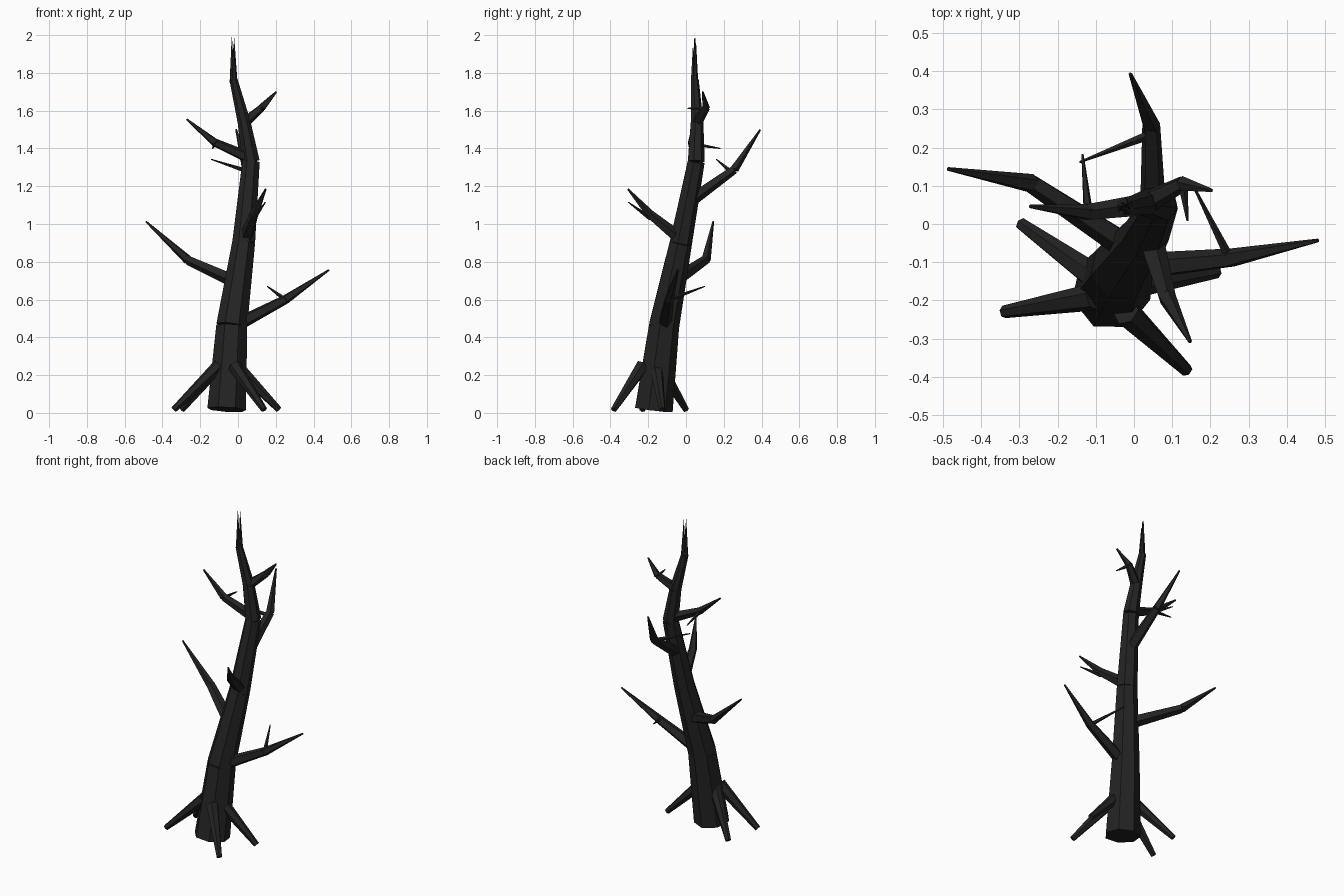
import bpy, bmesh
from mathutils import Vector, Matrix

bark = bpy.data.materials.new("charred bark")
bark.diffuse_color = (0.017, 0.017, 0.017, 1)


def limb(name, points, radii, sides):
    """Chain of straight tapered cones along points, one object."""
    bm = bmesh.new()
    for a, b, r1, r2 in zip(points, points[1:], radii, radii[1:]):
        a, b = Vector(a), Vector(b)
        d = b - a
        turn = Vector((0, 0, 1)).rotation_difference(d.normalized()).to_matrix().to_4x4()
        bmesh.ops.create_cone(bm, cap_ends=True, segments=sides, radius1=r1, radius2=r2,
                              depth=d.length, matrix=Matrix.Translation((a + b) / 2) @ turn)
    mesh = bpy.data.meshes.new(name)
    bm.to_mesh(mesh)
    bm.free()
    mesh.materials.append(bark)
    obj = bpy.data.objects.new(name, mesh)
    bpy.context.collection.objects.link(obj)


# Crooked trunk
limb("trunk",
     [(-0.06, -0.175, 0.018), (-0.033, -0.12, 0.46), (0.03, -0.03, 0.9), (0.069, 0.052, 1.33),
      (0.032, 0.057, 1.54), (-0.024, 0.045, 1.765)],
     [0.105, 0.084, 0.062, 0.047, 0.035, 0.022], 7)

# Splintered broken top
for i, (dx, dy, h) in enumerate([(-0.007, 0, 1.99), (0.008, 0.006, 1.985), (0.004, -0.008, 1.94)]):
    limb(f"top_splinter_{i}", [(-0.024 + dx, 0.045 + dy, 1.75), (-0.027 + dx * 0.8, 0.045 + dy, h)],
         [0.014, 0.001], 5)

# Roots
roots = [((-0.10, -0.19, 0.25), (-0.34, -0.23, 0.017)),
         ((-0.10, -0.14, 0.25), (-0.295, 0.0, 0.017)),
         ((-0.02, -0.23, 0.25), (0.138, -0.383, 0.017)),
         ((-0.01, -0.16, 0.25), (0.217, -0.125, 0.017))]
for i, (a, b) in enumerate(roots):
    limb(f"root_{i}", [a, b], [0.037, 0.017], 6)

# Branches: path, start radius
branches = [
    ([(-0.01, -0.115, 0.465), (0.25, -0.09, 0.6), (0.482, -0.043, 0.757)], 0.038),
    ([(0.0, -0.07, 0.69), (-0.265, 0.105, 0.81), (-0.487, 0.144, 1.013)], 0.038),
    ([(0.04, -0.03, 0.92), (0.085, -0.19, 1.05), (0.147, -0.308, 1.185)], 0.036),
    ([(0.05, 0.03, 1.13), (0.045, 0.255, 1.29), (-0.01, 0.393, 1.5)], 0.036),
    ([(0.07, 0.055, 1.345), (-0.12, 0.03, 1.43), (-0.272, 0.046, 1.555)], 0.033),
    ([(0.03, 0.055, 1.535), (0.125, 0.105, 1.615), (0.203, 0.088, 1.7)], 0.031),
]
for i, (path, r) in enumerate(branches):
    limb(f"branch_{i}", path, [r, r * 0.68, 0.005], 5)

# Thin twigs
twigs = [((0.25, -0.09, 0.6), (0.155, 0.1, 0.67)),
         ((0.085, -0.19, 1.03), (0.145, -0.305, 1.115)),
         ((0.045, 0.235, 1.28), (-0.142, 0.162, 1.342)),
         ((-0.12, 0.03, 1.425), (-0.135, 0.183, 1.4)),
         ((0.128, 0.1, 1.61), (0.14, 0.008, 1.612))]
for i, (a, b) in enumerate(twigs):
    limb(f"twig_{i}", [a, b], [0.013, 0.003], 5)
